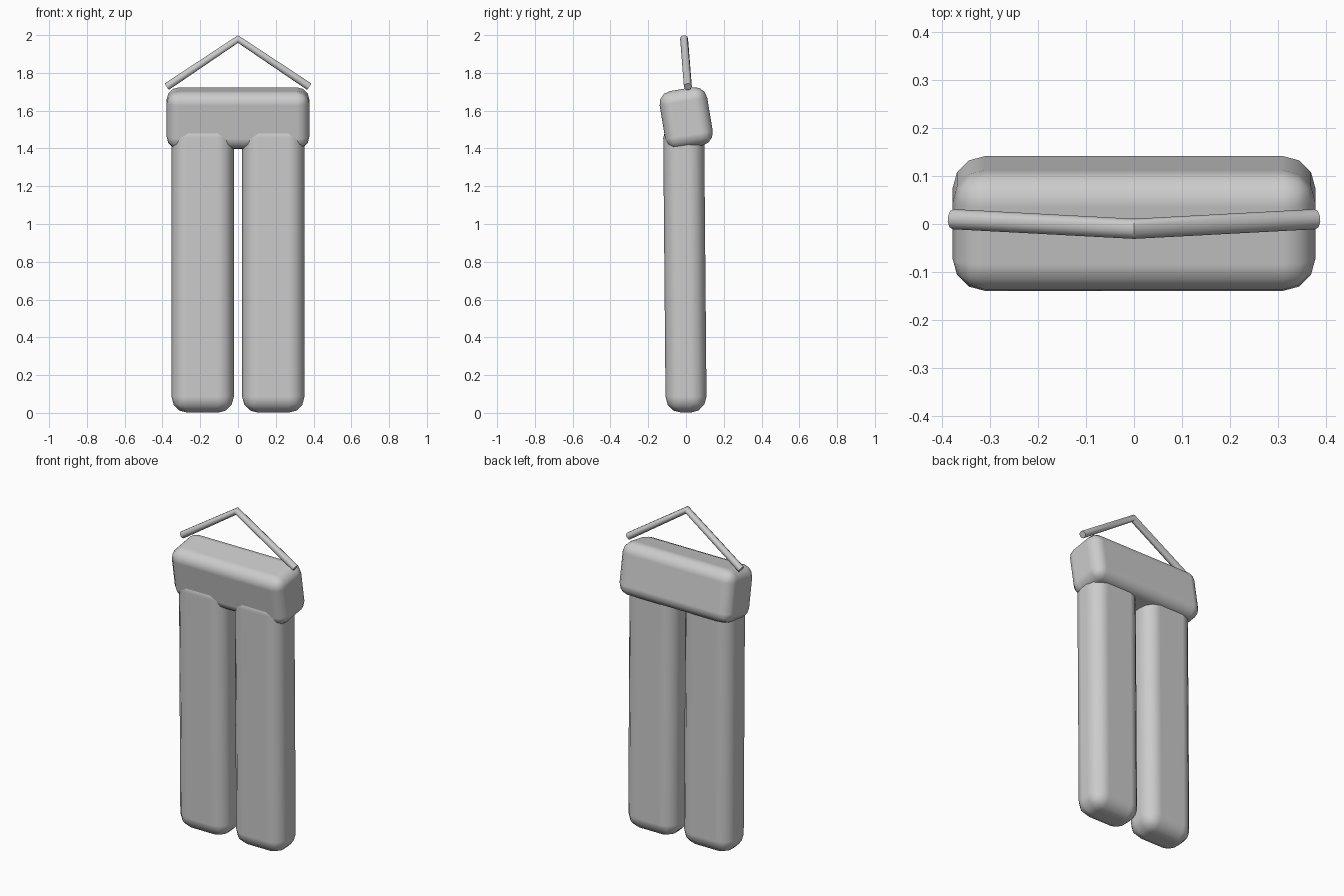
import bpy
import math

if "Cube" in bpy.data.objects:
    bpy.data.objects.remove(bpy.data.objects["Cube"])

# Single plain grey
grey = bpy.data.materials.new("plain_grey")
grey.use_nodes = True
colour = (0.6, 0.6, 0.6, 1)
grey.diffuse_color = colour
grey.node_tree.nodes["Principled BSDF"].inputs["Base Color"].default_value = colour


def rounded_box(name, size, centre, tilt, radius):
    """Box with softly bevelled edges, leaning about the x axis."""
    bpy.ops.mesh.primitive_cube_add(size=1)
    box = bpy.context.object
    box.name = name
    box.scale = size
    bpy.ops.object.transform_apply(location=False, rotation=False, scale=True)
    box.location = centre
    box.rotation_euler.x = math.radians(tilt)
    bpy.ops.object.shade_smooth()
    bevel = box.modifiers.new("rounding", "BEVEL")
    bevel.width = radius
    bevel.segments = 3
    bevel.harden_normals = True
    box.data.materials.append(grey)
    return box


# Top block, leaning forward
rounded_box("top_block", (0.756, 0.255, 0.312), (0, 0.001, 1.56), 9.5, 0.067)

# Two long hanging pads
for side, name in ((1, "left_pad"), (-1, "right_pad")):
    rounded_box(name, (0.33, 0.217, 1.54), (side * 0.187, -0.006, 0.771), 0.5, 0.085)

# Bent rod hanger resting on the block
curve = bpy.data.curves.new("hanger_rod", "CURVE")
curve.dimensions = "3D"
curve.bevel_depth = 0.021
curve.bevel_resolution = 3
curve.use_fill_caps = True
spline = curve.splines.new("POLY")
spline.points.add(2)
path = ((-0.377, 0.01, 1.727), (0, -0.01, 1.979), (0.377, 0.01, 1.727))
for point, co in zip(spline.points, path):
    point.co = (*co, 1)
rod = bpy.data.objects.new("hanger_rod", curve)
bpy.context.collection.objects.link(rod)
bpy.ops.object.select_all(action="DESELECT")
rod.select_set(True)
bpy.context.view_layer.objects.active = rod
bpy.ops.object.convert(target="MESH")
rod = bpy.context.object
rod.data.materials.clear()
rod.data.materials.append(grey)
bpy.ops.object.shade_smooth_by_angle(angle=math.radians(50))
